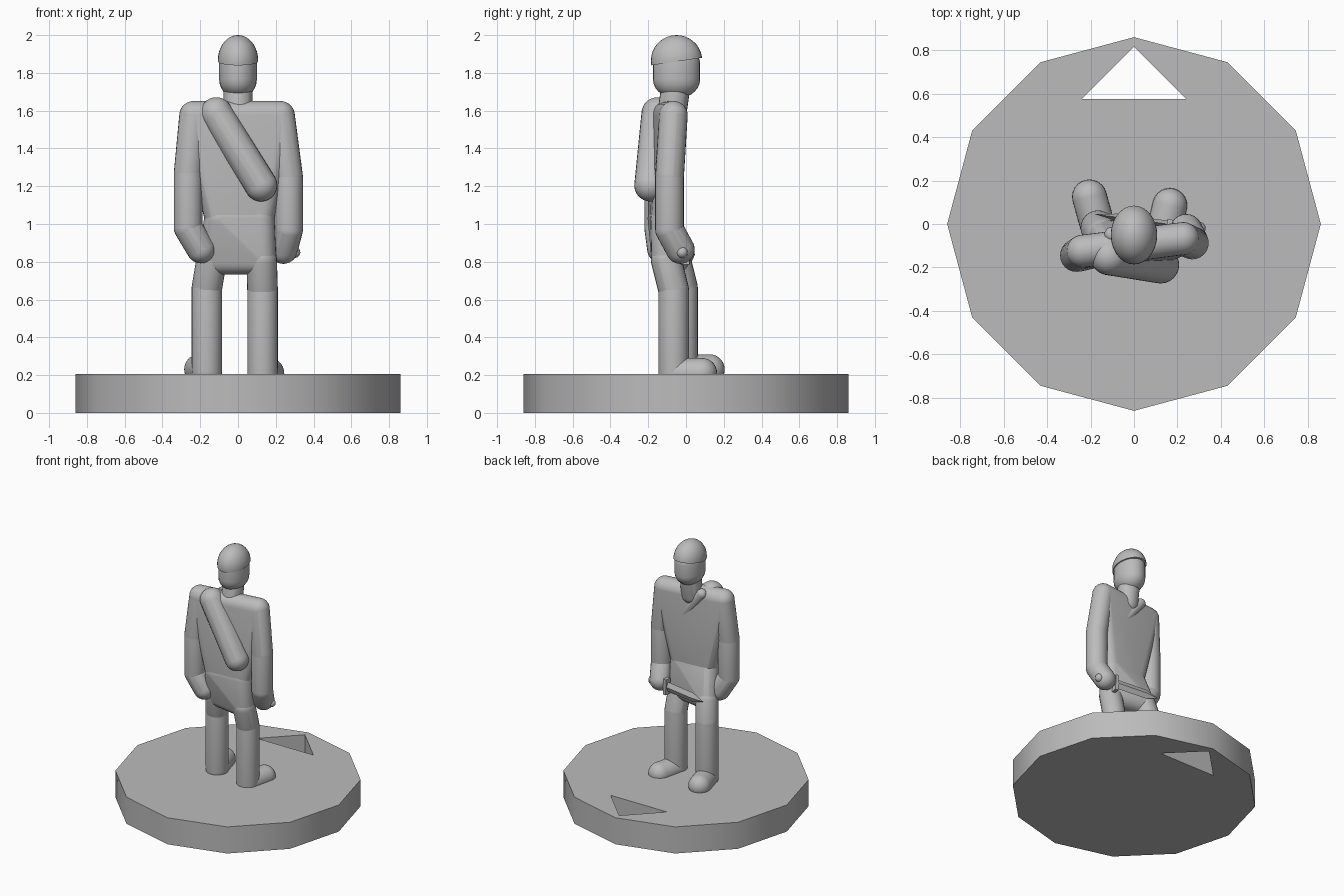
import bpy, bmesh, math
from mathutils import Matrix, Vector

if "Cube" in bpy.data.objects:
    bpy.data.objects.remove(bpy.data.objects["Cube"], do_unlink=True)

grey = bpy.data.materials.new("plain_grey")
grey.use_nodes = True
tone = (0.5, 0.5, 0.5, 1)
grey.diffuse_color = tone
grey.node_tree.nodes["Principled BSDF"].inputs["Base Color"].default_value = tone


def finish(name, bm, angle=35):
    """Turn a bmesh into a smooth-shaded object with sharp edges kept."""
    bmesh.ops.recalc_face_normals(bm, faces=bm.faces[:])
    mesh = bpy.data.meshes.new(name)
    bm.to_mesh(mesh)
    bm.free()
    mesh.materials.append(grey)
    mesh.shade_smooth()
    mesh.set_sharp_from_angle(angle=math.radians(angle))
    obj = bpy.data.objects.new(name, mesh)
    bpy.context.collection.objects.link(obj)
    return obj


def add_hull(bm, points, radius, stretch=(1, 1, 1)):
    """Add the rounded skin stretched around balls at the given points."""
    part = bmesh.new()
    for p in points:
        place = Matrix.Translation(p) @ Matrix.Diagonal((*stretch, 1))
        bmesh.ops.create_uvsphere(part, u_segments=24, v_segments=14,
                                  radius=radius, matrix=place)
    bmesh.ops.delete(part, geom=part.faces[:], context='FACES_ONLY')
    bmesh.ops.delete(part, geom=part.edges[:], context='EDGES_FACES') if not part.verts else None
    hull = bmesh.new()
    for v in part.verts:
        hull.verts.new(v.co)
    part.free()
    result = bmesh.ops.convex_hull(hull, input=hull.verts[:])
    inside = [g for g in result["geom_interior"] if isinstance(g, bmesh.types.BMVert)]
    bmesh.ops.delete(hull, geom=inside, context='VERTS')
    temp = bpy.data.meshes.new("temp")
    hull.to_mesh(temp)
    hull.free()
    bm.from_mesh(temp)
    bpy.data.meshes.remove(temp)


def limb(name, path, radius):
    """Chain of capsules along a path."""
    bm = bmesh.new()
    for pair in zip(path, path[1:]):
        add_hull(bm, pair, radius)
    return finish(name, bm)


def ring(bm, points):
    verts = [bm.verts.new(p) for p in points]
    return [bm.edges.new((a, b)) for a, b in zip(verts, verts[1:] + verts[:1])]


# Twelve-sided base with a triangular hole
bm = bmesh.new()
outline = [(0.86 * math.cos(i * math.pi / 6), 0.86 * math.sin(i * math.pi / 6), 0)
           for i in range(12)]
edges = ring(bm, outline) + ring(bm, [(-0.24, 0.575, 0), (0.24, 0.575, 0), (0, 0.815, 0)])
bmesh.ops.triangle_fill(bm, edges=edges, use_beauty=True)
top = bmesh.ops.extrude_face_region(bm, geom=bm.faces[:], use_keep_orig=True)["geom"]
bmesh.ops.translate(bm, vec=(0, 0, 0.205),
                    verts=[g for g in top if isinstance(g, bmesh.types.BMVert)])
finish("base", bm)

# Key joints
shoulder_l, shoulder_r = (0.225, -0.067, 1.575), (-0.235, -0.125, 1.575)
waist_l, waist_r = (0.115, -0.11, 1.03), (-0.1, -0.125, 1.03)
hip_l, hip_r = (0.125, -0.105, 0.81), (-0.14, -0.055, 0.81)

# Torso and hips
bm = bmesh.new()
add_hull(bm, [shoulder_l, shoulder_r, waist_l, waist_r], 0.076)
add_hull(bm, [waist_l, waist_r, hip_l, hip_r], 0.078)
finish("torso", bm)

# Legs and feet
limb("left_leg", [hip_l, (0.13, -0.065, 0.65), (0.13, -0.065, 0.2)], 0.081)
limb("right_leg", [hip_r, (-0.165, -0.018, 0.66), (-0.165, -0.018, 0.22)], 0.081)
limb("left_foot", [(0.13, -0.065, 0.21), (0.165, 0.085, 0.21)], 0.08)
limb("right_foot", [(-0.165, -0.018, 0.23), (-0.205, 0.125, 0.23)], 0.08)

# Arms
limb("left_arm", [shoulder_l, (0.268, -0.087, 1.25), (0.268, -0.087, 0.97),
                  (0.24, -0.03, 0.865)], 0.076)
limb("right_arm", [shoulder_r, (-0.264, -0.145, 1.27), (-0.264, -0.145, 0.98),
                   (-0.197, -0.13, 0.868)], 0.076)

# Rolled pack and its strap
limb("back_roll", [(-0.115, -0.15, 1.585), (0.122, -0.188, 1.205)], 0.086)
limb("strap", [(-0.1, -0.05, 1.61), (0.17, -0.06, 1.27)], 0.037)

# Neck and head
limb("neck", [(0, -0.075, 1.58), (0, -0.055, 1.72)], 0.077)
bm = bmesh.new()
add_hull(bm, [(0, -0.05, 1.85), (0, -0.05, 1.765)], 0.1, (1, 1.25, 1))
finish("head", bm)

# Helmet: a dome trimmed by a tilted plane
bm = bmesh.new()
bmesh.ops.create_uvsphere(bm, u_segments=28, v_segments=18, radius=1, matrix=
                          Matrix.Translation((0, -0.05, 1.865)) @ Matrix.Diagonal((0.107, 0.136, 0.135, 1)))
bmesh.ops.bisect_plane(bm, geom=bm.verts[:] + bm.edges[:] + bm.faces[:],
                       plane_co=(0, -0.05, 1.86), plane_no=Vector((0, -0.15, 1)), clear_inner=True)
bmesh.ops.holes_fill(bm, edges=[e for e in bm.edges if e.is_boundary])
finish("helmet", bm, 50)

# Sword, built along its own x axis and then aimed
pommel, tip = Vector((0.3, -0.02, 0.85)), Vector((-0.18, 0.045, 0.835))
aim = Matrix.Translation(pommel) @ (tip - pommel).to_track_quat('X', 'Z').to_matrix().to_4x4()
length = (tip - pommel).length

bm = bmesh.new()
sections = []
for x in (0.13, length - 0.1):
    sections.append([bm.verts.new((x, y, z)) for y, z in
                     ((0.016, 0), (0, 0.036), (-0.016, 0), (0, -0.036))])
point = bm.verts.new((length, 0, 0))
bm.faces.new(sections[0])
for i in range(4):
    j = (i + 1) % 4
    bm.faces.new((sections[0][i], sections[0][j], sections[1][j], sections[1][i]))
    bm.faces.new((sections[1][i], sections[1][j], point))
bm.transform(aim)
finish("sword_blade", bm, 20)

bm = bmesh.new()
bmesh.ops.create_cube(bm, size=1, matrix=aim @ Matrix.Translation((0.135, 0, 0))
                      @ Matrix.Diagonal((0.025, 0.045, 0.12, 1)))
finish("sword_guard", bm, 20)
limb("sword_grip", [pommel, aim @ Vector((0.13, 0, 0))], 0.02)
bm = bmesh.new()
bmesh.ops.create_uvsphere(bm, u_segments=16, v_segments=10, radius=0.03,
                          matrix=Matrix.Translation(pommel))
finish("sword_pommel", bm)
